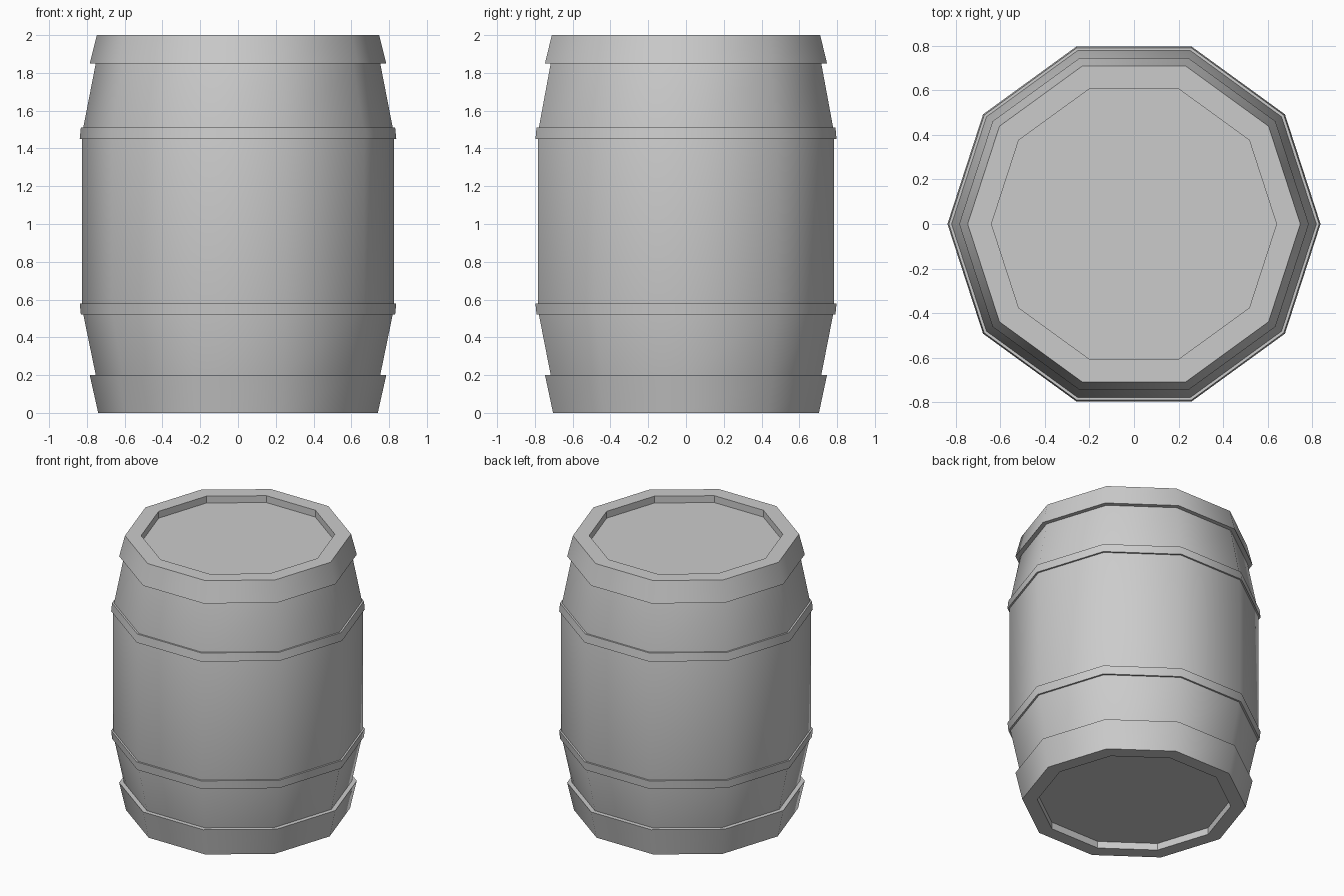
import bpy, bmesh, math

if "Cube" in bpy.data.objects:
    bpy.data.objects.remove(bpy.data.objects["Cube"])

SIDES = 10


def lathe(name, profile, cap=None, flat_from=None):
    """Turn an (r, z) profile, listed upward on the outside, into a ten-sided shell.
    cap: 'start' or 'end' closes that end; flat_from: segments kept flat."""
    flat = flat_from or []
    bm = bmesh.new()
    rings = []
    for r, z in profile:
        rings.append([bm.verts.new((r * math.cos(2 * math.pi * j / SIDES),
                                    r * math.sin(2 * math.pi * j / SIDES), z))
                      for j in range(SIDES)])
    flat_faces = []
    for i in range(len(rings) - 1):
        a, b = rings[i], rings[i + 1]
        for j in range(SIDES):
            k = (j + 1) % SIDES
            f = bm.faces.new((a[j], a[k], b[k], b[j]))
            if i in flat:
                flat_faces.append(f)
    if cap == 'start':
        flat_faces.append(bm.faces.new(rings[0][::-1]))
    elif cap == 'end':
        flat_faces.append(bm.faces.new(rings[-1]))
    bm.faces.index_update()
    flat_ids = [f.index for f in flat_faces]
    mesh = bpy.data.meshes.new(name)
    bm.to_mesh(mesh)
    bm.free()
    obj = bpy.data.objects.new(name, mesh)
    bpy.context.collection.objects.link(obj)
    bpy.ops.object.select_all(action='DESELECT')
    obj.select_set(True)
    bpy.context.view_layer.objects.active = obj
    bpy.ops.object.shade_smooth_by_angle(angle=math.radians(40))
    for i in flat_ids:
        mesh.polygons[i].use_smooth = False
    return obj


# bulging wooden body
lathe("staves", [(0.753, 0.20), (0.825, 0.55), (0.825, 1.48), (0.753, 1.85)])

# thin hoops round the belly
lathe("lower_hoop", [(0.81, 0.52), (0.832, 0.52), (0.838, 0.58), (0.82, 0.58)])
lathe("upper_hoop", [(0.82, 1.45), (0.838, 1.45), (0.832, 1.51), (0.81, 1.51)])

# wide end bands with rim, recess and head
lathe("bottom_band", [(0.64, 0.05), (0.64, 0.0), (0.74, 0.0), (0.785, 0.20), (0.75, 0.20)],
      cap='start', flat_from=[0, 1])
lathe("top_band", [(0.75, 1.85), (0.785, 1.85), (0.747, 2.0), (0.64, 2.0), (0.64, 1.95)],
      cap='end', flat_from=[2, 3])
